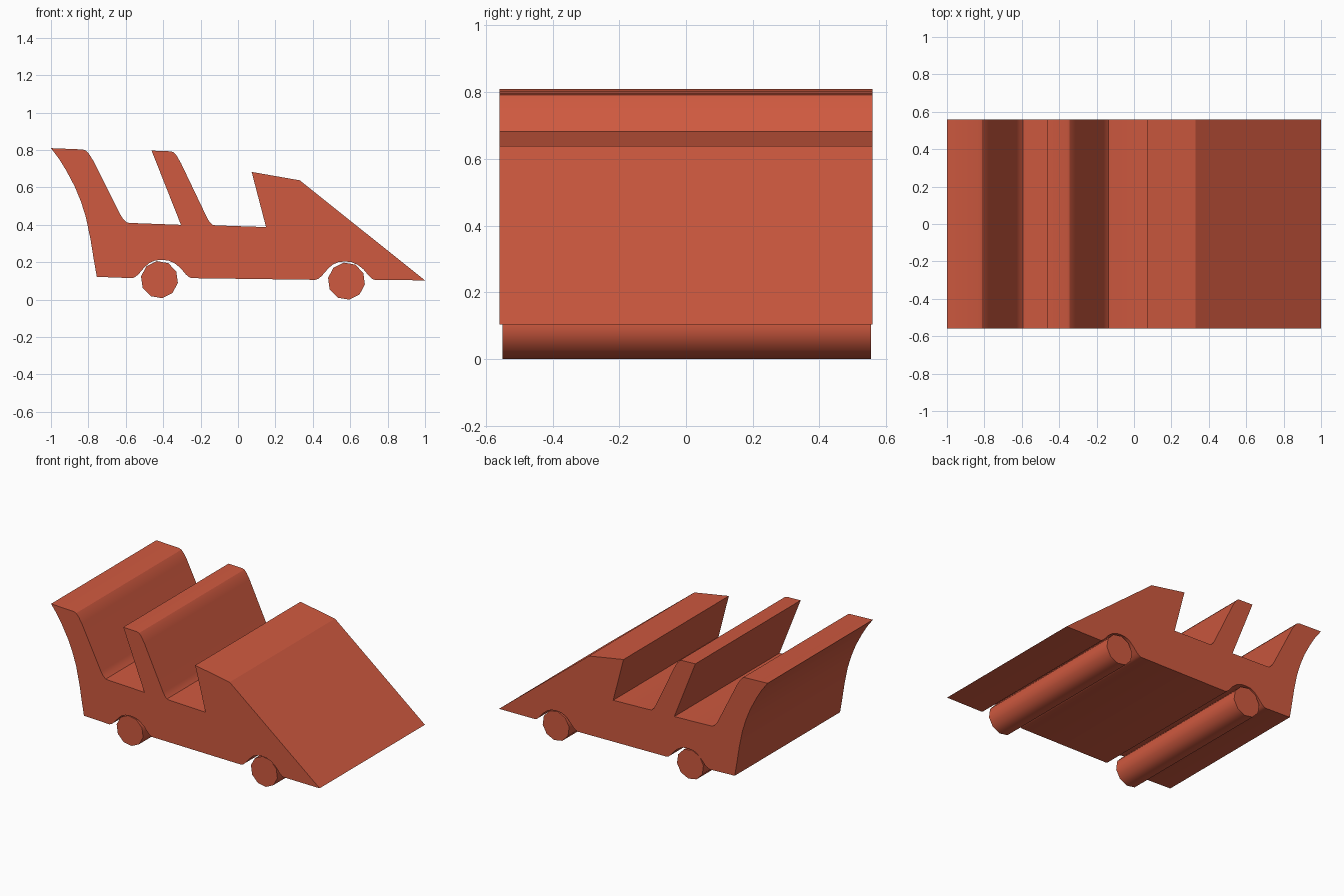
import bpy, bmesh
from math import cos, sin, radians, pi

if "Cube" in bpy.data.objects:
    bpy.data.objects.remove(bpy.data.objects["Cube"])


def extrude_profile(name, pts, y0, y1, angle):
    """Extrude a closed side profile (x, z) across the width."""
    bm = bmesh.new()
    face = bm.faces.new([bm.verts.new((x, y0, z)) for x, z in pts])
    out = bmesh.ops.extrude_face_region(bm, geom=[face])
    moved = [v for v in out["geom"] if isinstance(v, bmesh.types.BMVert)]
    bmesh.ops.translate(bm, verts=moved, vec=(0, y1 - y0, 0))
    bmesh.ops.recalc_face_normals(bm, faces=bm.faces[:])
    mesh = bpy.data.meshes.new(name)
    bm.to_mesh(mesh)
    bm.free()
    mesh.materials.append(paint)
    obj = bpy.data.objects.new(name, mesh)
    bpy.context.collection.objects.link(obj)
    bpy.ops.object.select_all(action='DESELECT')
    obj.select_set(True)
    bpy.context.view_layer.objects.active = obj
    bpy.ops.object.shade_smooth_by_angle(angle=radians(angle))
    return obj


paint = bpy.data.materials.new("red_paint")
paint.diffuse_color = (0.62, 0.1, 0.05, 1)
paint.use_nodes = True
paint.node_tree.nodes["Principled BSDF"].inputs["Base Color"].default_value = paint.diffuse_color


def wheel_arch(cx, z):
    """Flared arch over a wheel, listed from front to rear."""
    shape = [(0.15, 0), (0.138, 0.006), (0.122, 0.021), (0.095, 0.055),
             (0.065, 0.08), (0.035, 0.094), (0, 0.098), (-0.035, 0.094),
             (-0.065, 0.08), (-0.09, 0.055), (-0.118, 0.021),
             (-0.135, 0.006), (-0.15, 0)]
    return [(cx + dx * 1.05, z + dz) for dx, dz in shape]


# Body: rear seat back, middle seat back, windscreen block, nose, underside
body = [
    (-1.0, 0.81), (-0.83, 0.803), (-0.813, 0.797), (-0.795, 0.777), (-0.772, 0.74),
    (-0.628, 0.453), (-0.613, 0.43), (-0.593, 0.412), (-0.575, 0.41), (-0.305, 0.40),
    (-0.462, 0.797), (-0.36, 0.793), (-0.345, 0.788), (-0.328, 0.77), (-0.305, 0.73),
    (-0.165, 0.437), (-0.152, 0.415), (-0.137, 0.4), (-0.118, 0.397), (0.15, 0.388),
    (0.073, 0.683), (0.33, 0.638), (1.0, 0.103),
    *wheel_arch(0.572, 0.106),
    *wheel_arch(-0.408, 0.115),
    (-0.755, 0.122), (-0.772, 0.22), (-0.788, 0.32), (-0.813, 0.44),
    (-0.84, 0.525), (-0.873, 0.605), (-0.918, 0.69), (-0.955, 0.75),
]
extrude_profile("car_body", body, -0.56, 0.56, 27)

# Full-width wheel rollers
for name, cx, cz in (("rear_wheels", -0.42, 0.107), ("front_wheels", 0.58, 0.099)):
    ring = [(cx + 0.1 * cos(radians(-10) + i * pi / 5),
             cz + 0.1 * sin(radians(-10) + i * pi / 5)) for i in range(10)]
    extrude_profile(name, ring, -0.55, 0.555, 40)
